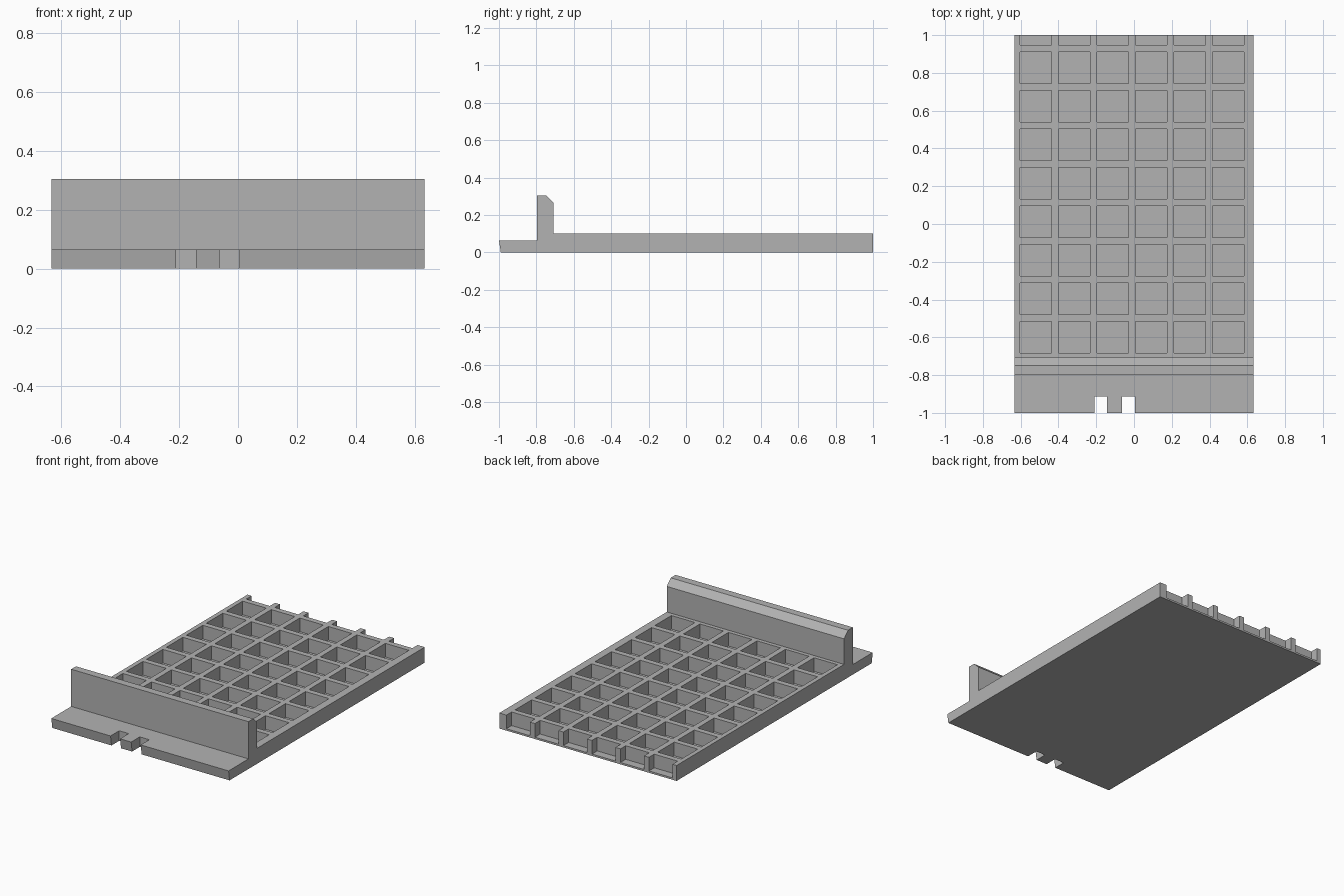
import bpy, bmesh

cube = bpy.data.objects.get("Cube")
if cube:
    bpy.data.objects.remove(cube, do_unlink=True)

HALF_W = 0.633
DECK = 0.10
FLOOR = 0.012
PITCH = 0.2037
POCKET = 0.168

grey = bpy.data.materials.new("plain grey")
grey.use_nodes = True
colour = (0.45, 0.45, 0.45, 1)
grey.diffuse_color = colour
grey.node_tree.nodes["Principled BSDF"].inputs["Base Color"].default_value = colour


def make_object(name, bm):
    bmesh.ops.recalc_face_normals(bm, faces=bm.faces)
    mesh = bpy.data.meshes.new(name)
    bm.to_mesh(mesh)
    bm.free()
    mesh.materials.append(grey)
    obj = bpy.data.objects.new(name, mesh)
    bpy.context.collection.objects.link(obj)
    return obj


def add_box(bm, x0, x1, y0, y1, z0, z1):
    verts = bmesh.ops.create_cube(bm, size=1)["verts"]
    for v in verts:
        v.co.x = x1 if v.co.x > 0 else x0
        v.co.y = y1 if v.co.y > 0 else y0
        v.co.z = z1 if v.co.z > 0 else z0


# Side profile: front lip, chamfered upright wall, long deck
profile = [(-0.99, 0), (1, 0), (1, DECK), (-0.708, DECK), (-0.708, 0.265),
           (-0.748, 0.305), (-0.797, 0.305), (-0.797, 0.065), (-1, 0.065)]
bm = bmesh.new()
face = bm.faces.new([bm.verts.new((-HALF_W, y, z)) for y, z in profile])
swept = bmesh.ops.extrude_face_region(bm, geom=[face])["geom"]
bmesh.ops.translate(bm, vec=(2 * HALF_W, 0, 0),
                    verts=[g for g in swept if isinstance(g, bmesh.types.BMVert)])
tray = make_object("waffle_tray", bm)

# Grid of pockets; the last row runs out through the back edge
bm = bmesh.new()
for col in range(6):
    for row in range(9):
        x = -0.604 + col * PITCH
        y = -0.683 + row * PITCH
        add_box(bm, x, x + POCKET, y, y + POCKET, FLOOR, 0.2)

# Two slots in the front lip
for x in (-0.21, -0.063):
    add_box(bm, x, x + 0.068, -1.1, -0.912, -0.1, 0.2)
cutter = make_object("pocket_cutter", bm)
cutter.hide_render = True

# Cut the pockets and slots, then drop the cutter
cut = tray.modifiers.new("pockets", "BOOLEAN")
cut.operation = "DIFFERENCE"
cut.solver = "EXACT"
cut.object = cutter
bpy.context.view_layer.objects.active = tray
tray.select_set(True)
bpy.ops.object.modifier_apply(modifier=cut.name)
bpy.data.objects.remove(cutter, do_unlink=True)
